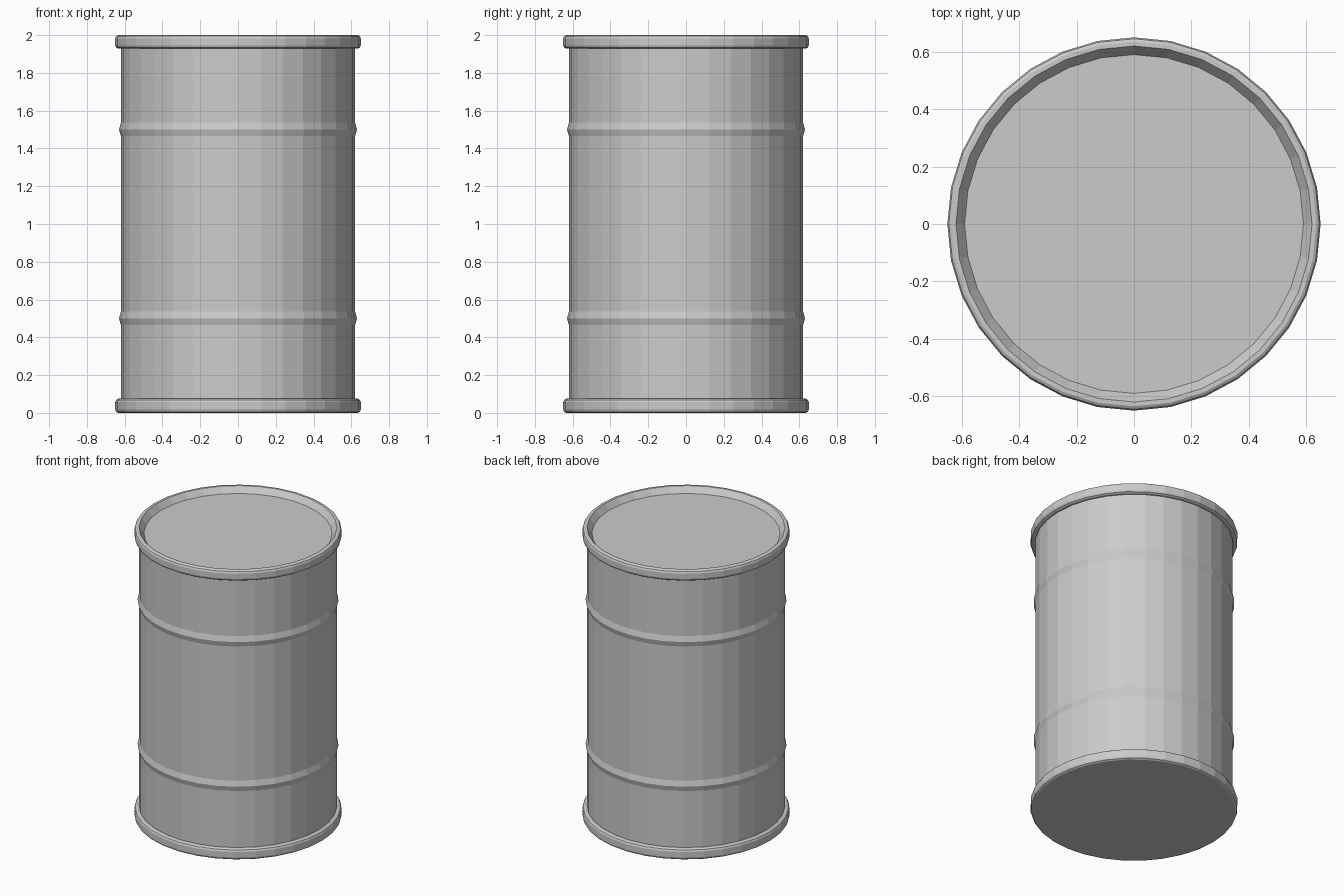
import bpy, math

if "Cube" in bpy.data.objects:
    bpy.data.objects.remove(bpy.data.objects["Cube"])

SIDES = 32
grey = bpy.data.materials.new("steel grey")
grey.diffuse_color = (0.6, 0.6, 0.6, 1)
grey.use_nodes = True
grey.node_tree.nodes["Principled BSDF"].inputs["Base Color"].default_value = grey.diffuse_color


def lathe(name, profile):
    """Revolve (radius, height) points around z and cap both ends."""
    verts, faces = [], []
    for r, z in profile:
        for i in range(SIDES):
            a = 2 * math.pi * i / SIDES
            verts.append((r * math.cos(a), r * math.sin(a), z))
    for k in range(len(profile) - 1):
        for i in range(SIDES):
            j = (i + 1) % SIDES
            b, t = k * SIDES, (k + 1) * SIDES
            faces.append((b + i, b + j, t + j, t + i))
    faces.append(tuple(reversed(range(SIDES))))
    last = (len(profile) - 1) * SIDES
    faces.append(tuple(range(last, last + SIDES)))
    mesh = bpy.data.meshes.new(name)
    mesh.from_pydata(verts, [], faces)
    mesh.materials.append(grey)
    obj = bpy.data.objects.new(name, mesh)
    bpy.context.collection.objects.link(obj)
    return obj


def hoop(z0, z1):
    """Rounded outer edge of a rim between two heights."""
    return [(0.62, z0), (0.635, z0), (0.645, z0 + 0.006), (0.65, z0 + 0.018),
            (0.65, z1 - 0.018), (0.645, z1 - 0.006), (0.635, z1), (0.62, z1)]


def ridge(z):
    """Shallow pressed ridge around the body."""
    return [(0.62, z - 0.035), (0.63, z), (0.62, z + 0.037)]


# Barrel: bottom rim, ridged body, top rim, sunken lid
lathe("barrel", hoop(0, 0.075) + ridge(0.5) + ridge(1.5)
      + hoop(1.928, 2.0) + [(0.59, 1.96)])
